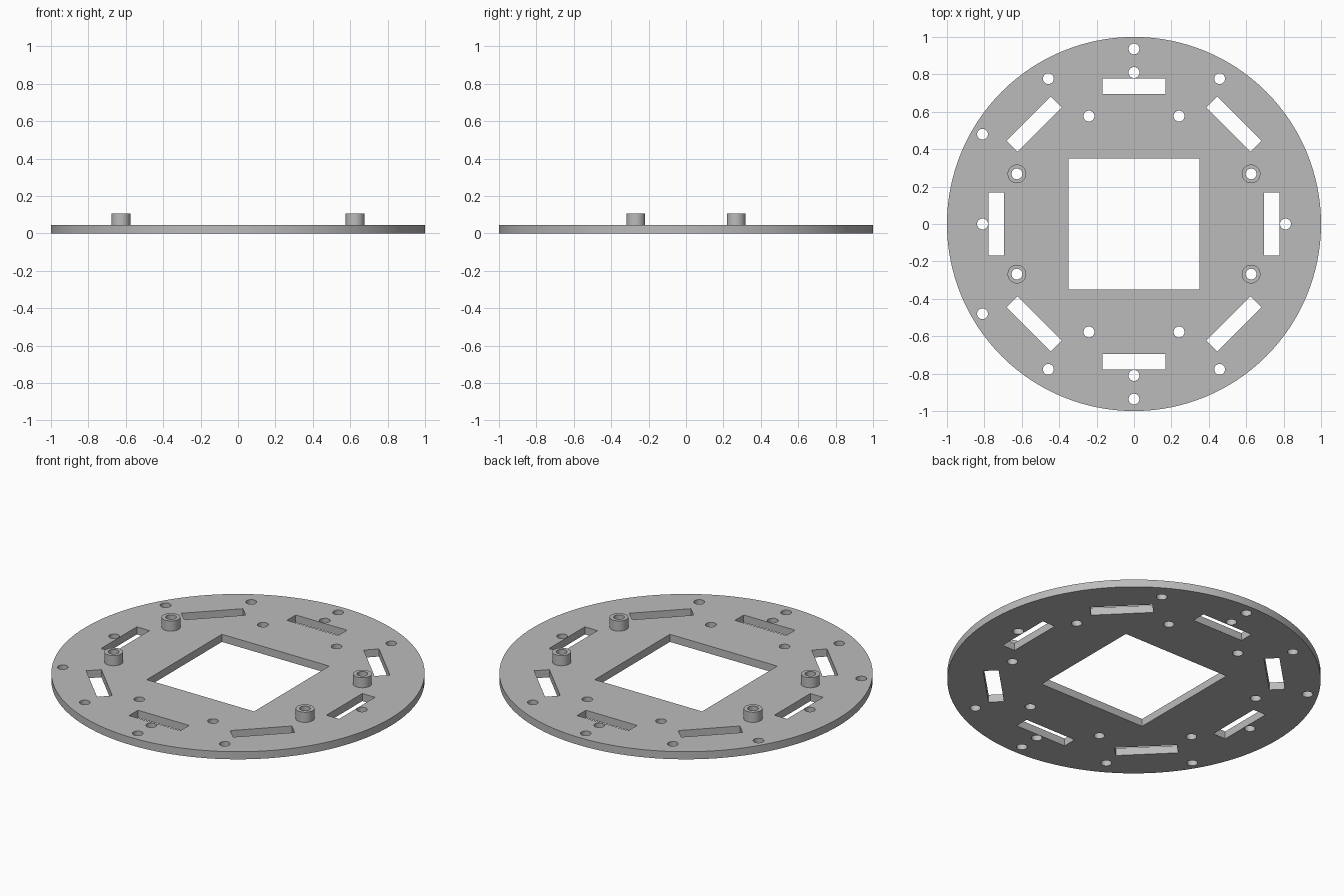
import bpy, bmesh
from math import cos, sin, tau, radians
from mathutils import Matrix, Vector

cube = bpy.data.objects.get("Cube")
if cube:
    bpy.data.objects.remove(cube)

THICKNESS = 0.045
STANDOFF_TOP = 0.105
HOLE_R = 0.029

grey = bpy.data.materials.new("plain grey")
grey.use_nodes = True
grey.diffuse_color = (0.5, 0.5, 0.5, 1)
grey.node_tree.nodes["Principled BSDF"].inputs["Base Color"].default_value = (0.5, 0.5, 0.5, 1)


def circle(x, y, r, n=32):
    return [(x + r * cos(tau * i / n), y + r * sin(tau * i / n)) for i in range(n)]


def rectangle(w, h, radius=0, angle=0):
    """Rectangle pushed outward by radius, then turned about the centre."""
    turn = Matrix.Rotation(radians(angle), 2)
    corners = [(-1, -1), (1, -1), (1, 1), (-1, 1)]
    return [tuple(turn @ Vector((sx * w / 2, radius + sy * h / 2))) for sx, sy in corners]


def extruded(name, loops, z0, z1):
    """Fill the outline, leaving the inner loops open, and extrude it from z0 to z1."""
    curve = bpy.data.curves.new(name, "CURVE")
    curve.dimensions = "2D"
    curve.fill_mode = "BOTH"
    curve.extrude = (z1 - z0) / 2
    for loop in loops:
        spline = curve.splines.new("POLY")
        spline.points.add(len(loop) - 1)
        for point, (x, y) in zip(spline.points, loop):
            point.co = (x, y, 0, 1)
        spline.use_cyclic_u = True
    obj = bpy.data.objects.new(name, curve)
    bpy.context.collection.objects.link(obj)
    bpy.ops.object.select_all(action="DESELECT")
    obj.select_set(True)
    bpy.context.view_layer.objects.active = obj
    bpy.ops.object.convert(target="MESH")
    obj = bpy.context.object
    # Weld the caps to the walls
    bm = bmesh.new()
    bm.from_mesh(obj.data)
    bmesh.ops.remove_doubles(bm, verts=bm.verts, dist=0.0001)
    bmesh.ops.recalc_face_normals(bm, faces=bm.faces)
    bmesh.ops.translate(bm, verts=bm.verts, vec=(0, 0, (z0 + z1) / 2))
    bm.to_mesh(obj.data)
    bm.free()
    obj.data.materials.clear()
    obj.data.materials.append(grey)
    bpy.ops.object.shade_smooth_by_angle(angle=radians(30))
    return obj


signs = (-1, 1)
standoffs = [(sx * 0.626, sy * 0.268) for sx in signs for sy in signs]

# Screw holes: mirrored sets, two on the centre lines, and one pair on the right only
holes = list(standoffs)
holes += [(sx * x, sy * y) for x, y in ((0.458, 0.777), (0.241, 0.577)) for sx in signs for sy in signs]
holes += [(0, s * y) for s in signs for y in (0.81, 0.936)]
holes += [(s * 0.81, 0) for s in signs]
holes += [(-0.81, s * 0.48) for s in signs]

# Round plate with square window, eight slots and screw holes
loops = [circle(0, 0, 1, 128), rectangle(0.702, 0.702)]
for i in range(8):
    loops.append(rectangle(0.335, 0.083, 0.755 if i % 2 else 0.737, i * 45))
loops += [circle(x, y, HOLE_R) for x, y in holes]
extruded("round_plate", loops, 0, THICKNESS)

# Hollow standoffs
for i, (x, y) in enumerate(standoffs):
    extruded(f"standoff_{i + 1}", [circle(x, y, 0.05), circle(x, y, HOLE_R)], THICKNESS, STANDOFF_TOP)
